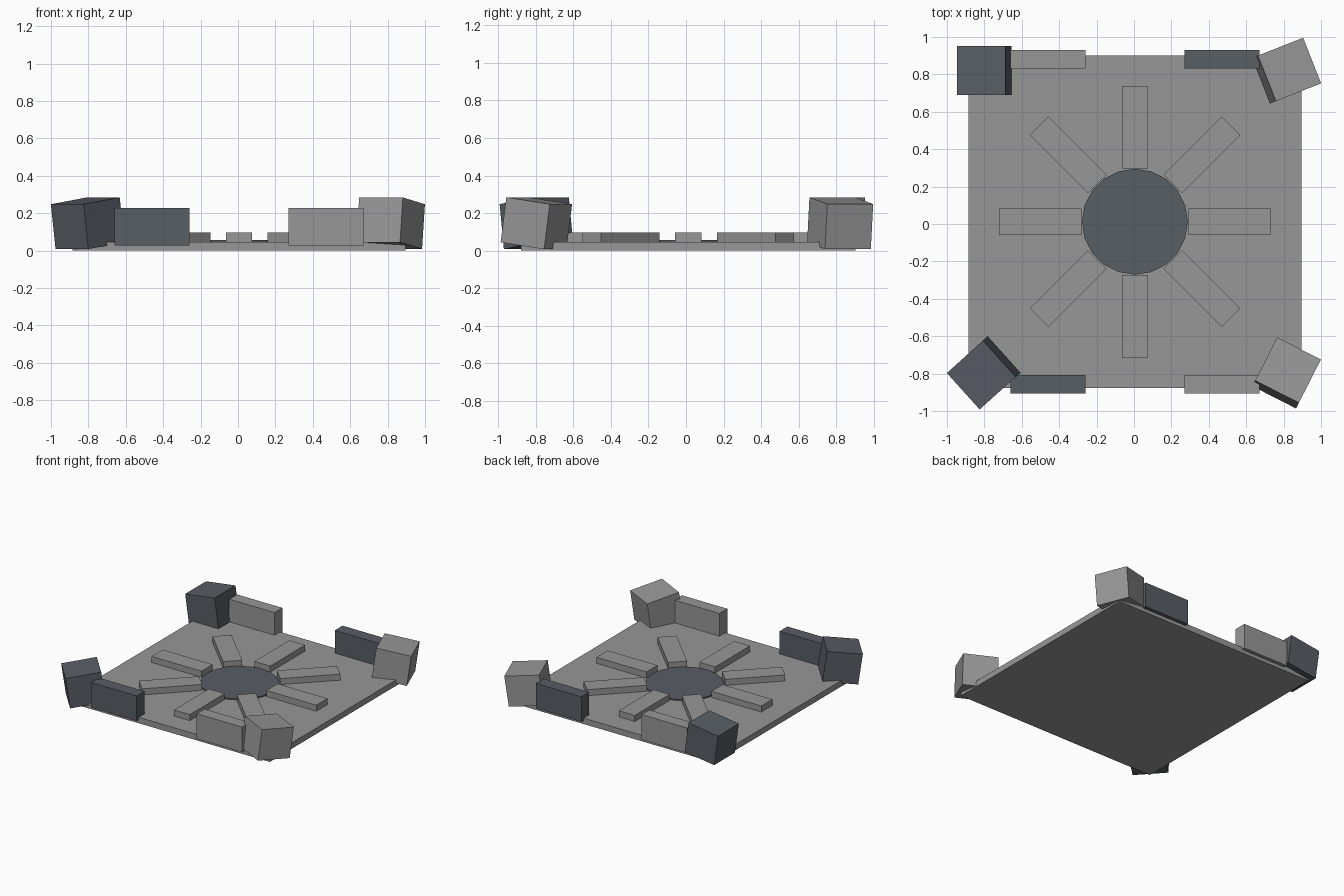
import bpy
from math import radians, cos, sin, pi

if "Cube" in bpy.data.objects:
    bpy.data.objects.remove(bpy.data.objects["Cube"])

CX, CY = 0.005, 0.012  # middle of the floor slab


def material(name, rgb):
    m = bpy.data.materials.new(name)
    m.diffuse_color = (*rgb, 1)
    m.use_nodes = True
    m.node_tree.nodes["Principled BSDF"].inputs["Base Color"].default_value = m.diffuse_color
    return m


dark = material("dark_slate", (0.098, 0.112, 0.13))
grey = material("mid_grey", (0.31, 0.31, 0.31))


def finish(ob, name, mat):
    ob.name = name
    ob.data.materials.append(mat)
    return ob


def box(name, centre, size, rot=(0, 0, 0), mat=grey):
    bpy.ops.mesh.primitive_cube_add(size=1, location=centre, rotation=rot)
    ob = bpy.context.object
    for v in ob.data.vertices:
        v.co = [c * s for c, s in zip(v.co, size)]
    return finish(ob, name, mat)


# Floor slab
box("floor_slab", (CX, CY, 0.0235), (1.78, 1.78, 0.047))

# Central disc
bpy.ops.mesh.primitive_cylinder_add(vertices=20, radius=0.283, depth=0.045,
                                    location=(CX, CY, 0.0335))
finish(bpy.context.object, "centre_disc", dark)

# Eight raised spokes around the disc
for i in range(8):
    a = i * pi / 4
    box(f"spoke_{i + 1}", (CX + 0.506 * cos(a), CY + 0.506 * sin(a), 0.069),
        (0.44, 0.14, 0.053), (0, 0, a))

# Low wall pieces along front and back
for side, y, left_mat, right_mat in (("front", -0.856, dark, grey),
                                     ("back", 0.881, grey, dark)):
    box(f"{side}_left_wall", (CX - 0.465, y, 0.128), (0.4, 0.098, 0.2), mat=left_mat)
    box(f"{side}_right_wall", (CX + 0.465, y, 0.128), (0.4, 0.098, 0.2), mat=right_mat)

# Tilted corner blocks, each turned differently
for name, x, y, turn, mat in (("back_left_block", -0.801, 0.82, 0, dark),
                              ("front_left_block", -0.804, -0.796, 42, dark),
                              ("front_right_block", 0.816, -0.796, -117, grey),
                              ("back_right_block", 0.816, 0.82, 201.5, grey)):
    box(name, (x, y, 0.146), (0.262, 0.262, 0.242),
        (0, radians(-8), radians(turn)), mat)
